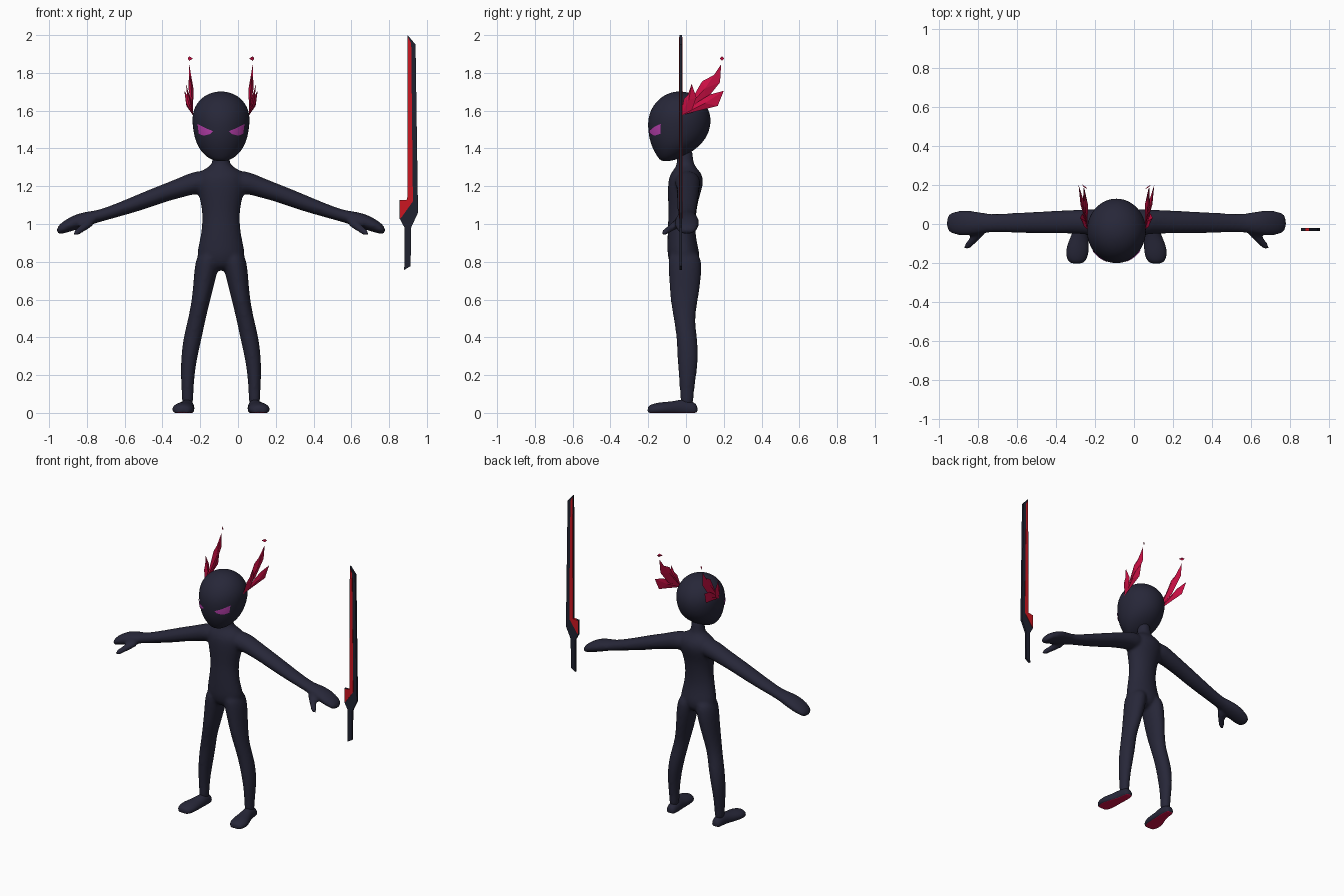
import bpy, bmesh, math
from mathutils import Vector

if "Cube" in bpy.data.objects:
    bpy.data.objects.remove(bpy.data.objects["Cube"])

MID = -0.09  # the figure stands a little to one side, balancing the sword


def material(name, rgb):
    m = bpy.data.materials.new(name)
    m.use_nodes = True
    m.diffuse_color = (*rgb, 1)
    m.node_tree.nodes["Principled BSDF"].inputs["Base Color"].default_value = (*rgb, 1)
    return m


NAVY = material("dark navy", (0.02, 0.02, 0.04))
CRIMSON = material("crimson", (0.62, 0.005, 0.06))
PURPLE = material("purple", (0.48, 0.05, 0.42))
STEEL = material("dark steel", (0.014, 0.016, 0.03))
RED = material("blade red", (0.6, 0.008, 0.015))


def finish(bm, name, mats, x=MID, smooth=True):
    bmesh.ops.recalc_face_normals(bm, faces=bm.faces)
    for f in bm.faces:
        f.smooth = smooth
    me = bpy.data.meshes.new(name)
    bm.to_mesh(me)
    bm.free()
    for m in mats:
        me.materials.append(m)
    ob = bpy.data.objects.new(name, me)
    bpy.context.collection.objects.link(ob)
    ob.location.x = x
    return ob


def loft(bm, sections, u, v, n=16, floor=None):
    """Skin elliptical rings: each section is (centre, radius along u, radius along v)."""
    rings = []
    for c, a, b in sections:
        ring = []
        for i in range(n):
            t = math.tau * i / n
            p = Vector(c) + Vector(u) * a * math.cos(t) + Vector(v) * b * math.sin(t)
            if floor is not None:
                p.z = max(p.z, floor)
            ring.append(bm.verts.new(p))
        rings.append(ring)
    for r, s in zip(rings, rings[1:]):
        for i in range(n):
            j = (i + 1) % n
            bm.faces.new((r[i], r[j], s[j], s[i]))
    bm.faces.new(rings[0])
    bm.faces.new(rings[-1])


def subsurf(ob, levels=2):
    m = ob.modifiers.new("smooth", "SUBSURF")
    m.levels = m.render_levels = levels


X, Y, Z = (1, 0, 0), (0, 1, 0), (0, 0, 1)

# Body: torso, arms, thumbs and legs fused into one skin
bm = bmesh.new()
torso = [(.75, -.01, .07, .06), (.82, -.01, .135, .09), (.88, -.018, .122, .082),
         (.96, -.025, .105, .074), (1.05, -.02, .098, .074), (1.13, -.015, .113, .082),
         (1.2, -.003, .132, .095), (1.25, 0, .135, .093), (1.285, 0, .105, .07),
         (1.305, -.002, .055, .05), (1.34, -.005, .043, .043), (1.42, -.01, .045, .043)]
loft(bm, [((0, cy, z), rx, ry) for z, cy, rx, ry in torso], X, Y)

arm = [(.05, .005, 1.225, .07, .06), (.14, .01, 1.22, .068, .062), (.2, .012, 1.198, .062, .057),
       (.29, .01, 1.168, .06, .05), (.39, .008, 1.13, .057, .049), (.52, .006, 1.083, .052, .04),
       (.65, .004, 1.04, .046, .032), (.7, .005, 1.03, .058, .039), (.77, .005, 1.01, .068, .043),
       (.83, .005, .985, .062, .035), (.872, .005, .962, .042, .022)]
thumb = [(.68, -.02, 1.02, .032), (.72, -.065, .99, .025), (.75, -.1, .965, .021), (.778, -.13, .948, .016)]
leg = [(.86, .06, -.01, .06, .085), (.78, .075, -.005, .066, .09), (.7, .088, -.005, .058, .085),
       (.6, .105, -.01, .05, .075), (.5, .127, -.01, .047, .056), (.4, .15, .005, .05, .055),
       (.3, .168, .01, .044, .057), (.2, .177, .008, .037, .048), (.1, .177, .005, .031, .036),
       (.03, .177, .005, .031, .036)]
for s in (1, -1):
    loft(bm, [((s * x, y, z), ry, rz) for x, y, z, ry, rz in arm], Y, Z)
    loft(bm, [((s * x, y, z), r, r) for x, y, z, r in thumb], Vector((s * .85, .5, 0)), Z, 10)
    loft(bm, [((s * x, y, z), rx, ry) for z, x, y, rx, ry in leg], X, Y)
body = finish(bm, "body", [NAVY])
subsurf(body)
rm = body.modifiers.new("fuse", "REMESH")
rm.mode = "VOXEL"
rm.voxel_size = .011
rm.use_smooth_shade = True
sm = body.modifiers.new("blend", "SMOOTH")
sm.iterations = 4

# Head: z, front y, back y, half width
bm = bmesh.new()
skull = [(1.332, -.13, -.08, .03), (1.352, -.15, -.02, .075), (1.4, -.178, .06, .119),
         (1.45, -.195, .105, .139), (1.5, -.202, .127, .149), (1.55, -.203, .134, .154),
         (1.6, -.19, .125, .149), (1.65, -.158, .092, .122), (1.685, -.112, .045, .08),
         (1.702, -.06, -.01, .025)]
loft(bm, [((0, (f + b) / 2, z), w, (b - f) / 2) for z, f, b, w in skull], X, Y, 24)
head = finish(bm, "head", [NAVY])
subsurf(head)

# Eyes: thin slanted plates wrapped on the face
eye = [(.122, 1.53), (.08, 1.508), (.04, 1.492), (.055, 1.477), (.088, 1.468), (.115, 1.478)]
for s, side in ((1, "left"), (-1, "right")):
    bm = bmesh.new()
    f = bm.faces.new([bm.verts.new((s * x, -.4, z)) for x, z in eye])
    bmesh.ops.poke(bm, faces=[f])
    bmesh.ops.subdivide_edges(bm, edges=bm.edges[:], cuts=5, use_grid_fill=True)
    bmesh.ops.recalc_face_normals(bm, faces=bm.faces)
    if bm.faces[:][0].normal.y > 0:
        bmesh.ops.reverse_faces(bm, faces=bm.faces)
    ob = finish(bm, side + "_eye", [PURPLE])
    sw = ob.modifiers.new("wrap", "SHRINKWRAP")
    sw.target = head
    sw.wrap_method = "PROJECT"
    sw.wrap_mode = "ABOVE_SURFACE"
    sw.use_project_y = True
    sw.use_positive_direction = True
    sw.use_negative_direction = False
    sw.offset = .004

# Feet with crimson soles: y, x, half width, height
foot = [(.062, .177, .024, .04), (.035, .177, .035, .062), (-.02, .178, .038, .075),
        (-.07, .19, .047, .06), (-.13, .2, .061, .058), (-.18, .203, .053, .048), (-.204, .203, .03, .034)]
for s, side in ((1, "left"), (-1, "right")):
    bm = bmesh.new()
    loft(bm, [((s * x, y, h * .35), w, h * .65) for y, x, w, h in foot], X, Z, 20, floor=0)
    bm.normal_update()
    for f in bm.faces:
        if all(v.co.z < .001 for v in f.verts):
            f.material_index = 1
    subsurf(finish(bm, side + "_foot", [NAVY, CRIMSON]))


# Ear plumes: faceted feathers, outlined in y and z, leaning outwards to their tips
def feather(bm, s, outline, tip, lean, thick):
    root, end = Vector(outline[0]), Vector(outline[tip])

    def lift(p):
        t = (Vector(p) - root).length / max((end - root).length, .001)
        return Vector((s * (.148 + (lean - .148) * t), p[0], p[1]))

    rim = [bm.verts.new(lift(p)) for p in outline]
    mid = lift(sum((Vector(p) for p in outline), Vector((0, 0))) / len(outline))
    for d in (thick, -thick):
        apex = bm.verts.new(mid + Vector((d, 0, 0)))
        for i in range(len(rim)):
            bm.faces.new((rim[i], rim[(i + 1) % len(rim)], apex))


main = [(-.028, 1.575), (.03, 1.66), (.085, 1.755), (.15, 1.79), (.186, 1.845), (.18, 1.75), (.1, 1.65)]
low = [(-.028, 1.575), (.06, 1.645), (.125, 1.685), (.2, 1.705), (.168, 1.625), (.08, 1.603)]
short = [(-.028, 1.575), (-.012, 1.66), (.01, 1.685), (.03, 1.742), (.055, 1.67), (.03, 1.6)]
spark = [(.178, 1.876), (.19, 1.888), (.202, 1.876), (.19, 1.864)]
for s, side in ((1, "left"), (-1, "right")):
    bm = bmesh.new()
    feather(bm, s, main, 4, .168, .013)
    feather(bm, s, low, 3, .194, .011)
    feather(bm, s, short, 3, .186, .009)
    feather(bm, s, spark, 1, .168, .004)
    finish(bm, side + "_ear_plume", [CRIMSON], smooth=False)


# Sword: flat extruded outline with a red cutting edge on both faces
def slab(name, outline, half, mat):
    bm = bmesh.new()
    f = bm.faces.new([bm.verts.new((x, -.028 - half, z)) for x, z in outline])
    r = bmesh.ops.extrude_face_region(bm, geom=[f])
    bmesh.ops.translate(bm, vec=(0, 2 * half, 0),
                        verts=[g for g in r["geom"] if isinstance(g, bmesh.types.BMVert)])
    return finish(bm, name, [mat], x=0, smooth=False)


slab("sword_body", [(.898, 2), (.94, 1.95), (.953, 1.06), (.916, .98), (.914, .777), (.88, .757),
                    (.882, .98), (.855, 1.03), (.855, 1.127), (.896, 1.127)], .007, STEEL)
slab("sword_edge", [(.9, 1.99), (.917, 1.955), (.926, 1.12), (.862, 1.03), (.857, 1.035),
                    (.857, 1.125), (.898, 1.129)], .0085, RED)
